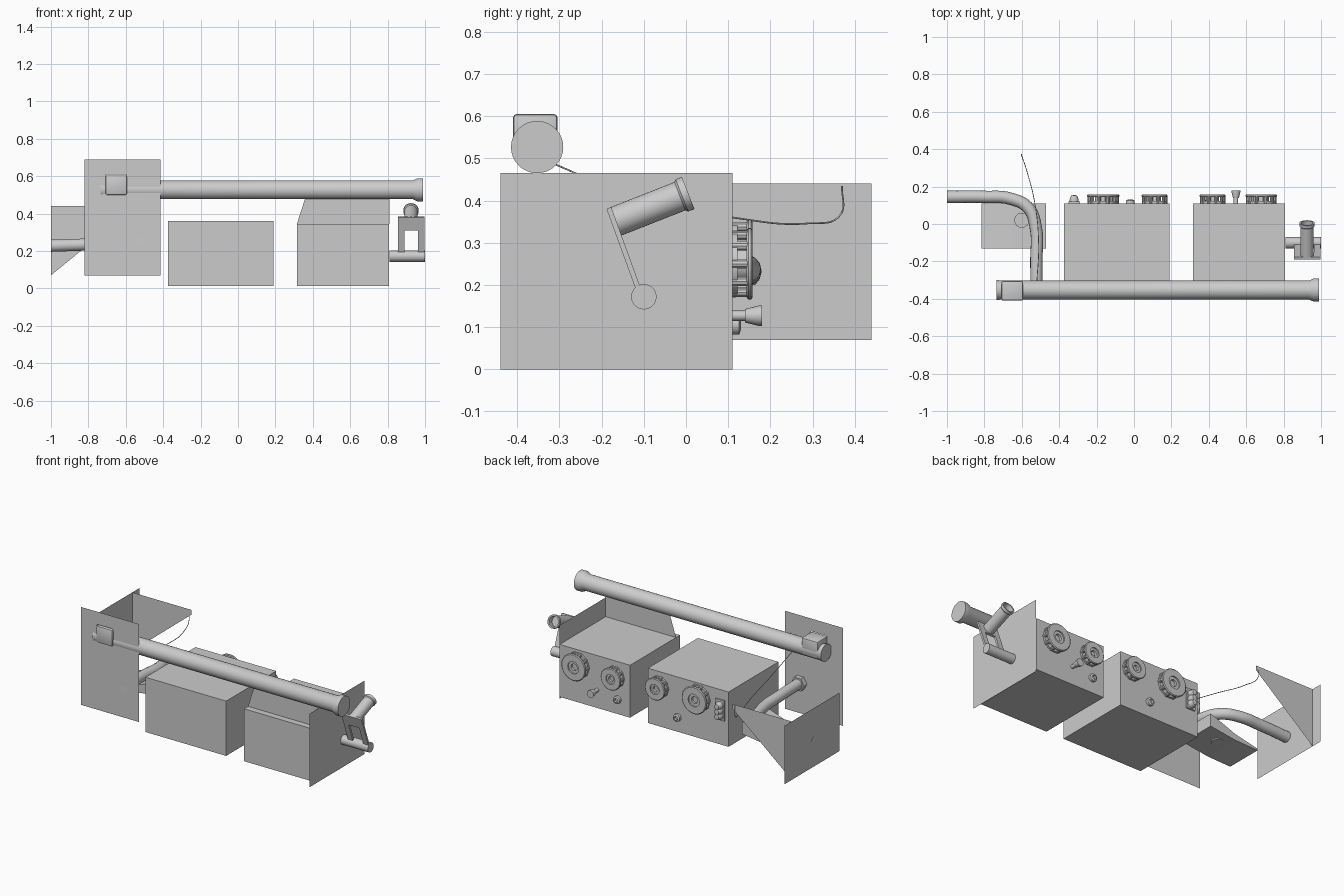
import bpy, bmesh, math
from mathutils import Vector

cube = bpy.data.objects.get("Cube")
if cube:
    bpy.data.objects.remove(cube, do_unlink=True)

grey = bpy.data.materials.new("plain_grey")
grey.use_nodes = True
COLOUR = (0.6, 0.6, 0.6, 1)
grey.diffuse_color = COLOUR
grey.node_tree.nodes["Principled BSDF"].inputs["Base Color"].default_value = COLOUR


def finish(name, bm, smooth=False):
    bmesh.ops.recalc_face_normals(bm, faces=bm.faces)
    mesh = bpy.data.meshes.new(name)
    bm.to_mesh(mesh)
    bm.free()
    mesh.materials.append(grey)
    obj = bpy.data.objects.new(name, mesh)
    bpy.context.collection.objects.link(obj)
    if smooth:
        bpy.ops.object.select_all(action="DESELECT")
        obj.select_set(True)
        bpy.context.view_layer.objects.active = obj
        bpy.ops.object.shade_smooth_by_angle(angle=math.radians(35))
    return obj


def box(name, lo, hi, bevel=0):
    bm = bmesh.new()
    bmesh.ops.create_cube(bm, size=1)
    for v in bm.verts:
        v.co = [(a + b) / 2 + c * (b - a) for a, b, c in zip(lo, hi, v.co)]
    if bevel:
        bmesh.ops.bevel(bm, geom=bm.edges[:], offset=bevel, segments=2, affect="EDGES", profile=0.5)
    return finish(name, bm, bevel > 0)


def sheet(name, points):
    bm = bmesh.new()
    bm.faces.new([bm.verts.new(p) for p in points])
    return finish(name, bm)


def prism(name, profile, y0, y1):
    bm = bmesh.new()
    face = bm.faces.new([bm.verts.new((x, y0, z)) for x, z in profile])
    out = bmesh.ops.extrude_face_region(bm, geom=[face])
    moved = [g for g in out["geom"] if isinstance(g, bmesh.types.BMVert)]
    bmesh.ops.translate(bm, verts=moved, vec=(0, y1 - y0, 0))
    return finish(name, bm)


def lathe(name, profile, origin, axis, sides=32):
    """Turn (radius, distance) pairs round an axis."""
    bm = bmesh.new()
    turn = Vector((0, 0, 1)).rotation_difference(Vector(axis))
    origin = Vector(origin)
    rings = []
    for r, t in profile:
        count = sides if r > 0 else 1
        rings.append([bm.verts.new(origin + turn @ Vector((
            r * math.cos(math.tau * i / sides), r * math.sin(math.tau * i / sides), t)))
            for i in range(count)])
    for a, b in zip(rings, rings[1:]):
        for i in range(sides):
            j = (i + 1) % sides
            quad = [a[i % len(a)], a[j % len(a)], b[j % len(b)], b[i % len(b)]]
            bm.faces.new(list(dict.fromkeys(quad)))
    return finish(name, bm, True)


def rod(name, start, end, radius, sides=32):
    d = Vector(end) - Vector(start)
    return lathe(name, [(0, 0), (radius, 0), (radius, d.length), (0, d.length)], start, d, sides)


def pipe(name, points, radius):
    curve = bpy.data.curves.new(name, "CURVE")
    curve.dimensions = "3D"
    curve.bevel_depth = radius
    curve.bevel_resolution = 5
    curve.use_fill_caps = True
    curve.materials.append(grey)
    spline = curve.splines.new("BEZIER")
    spline.bezier_points.add(len(points) - 1)
    for bp, p in zip(spline.bezier_points, points):
        bp.co = p
        bp.handle_left_type = bp.handle_right_type = "AUTO"
    obj = bpy.data.objects.new(name, curve)
    bpy.context.collection.objects.link(obj)
    return obj


# Instrument boxes
BACK = 0.11
box("middle_box", (-0.375, -0.39, 0.013), (0.19, BACK, 0.36))
box("end_box", (0.315, -0.39, 0.013), (0.808, BACK, 0.345))
sheet("end_box_upright", [(0.315, -0.35, 0.345), (0.81, -0.35, 0.345),
                          (0.81, -0.35, 0.485), (0.36, -0.35, 0.485)])
sheet("end_plate", [(0.81, -0.44, 0), (0.81, BACK, 0), (0.81, BACK, 0.465), (0.81, -0.44, 0.465)])

# Tall front shield, four strips round its sight window
for n, (x0, x1, z0, z1) in enumerate([(-0.82, -0.707, 0.07, 0.69), (-0.595, -0.415, 0.07, 0.69),
                                      (-0.707, -0.595, 0.07, 0.555), (-0.707, -0.595, 0.61, 0.69)]):
    sheet(f"front_shield_{n}", [(x0, -0.4, z0), (x1, -0.4, z0), (x1, -0.4, z1), (x0, -0.4, z1)])

# Corner panels
sheet("side_panel", [(-1, -0.11, 0.07), (-1, 0.44, 0.07), (-1, 0.44, 0.44), (-1, -0.11, 0.44)])
sheet("rear_panel", [(-1, 0.37, 0.07), (-1, 0.37, 0.44), (-0.585, 0.37, 0.44), (-0.585, 0.37, 0.41)])

# Long tube with flared ends and sight head
lathe("long_tube", [(0, 0), (0.054, 0), (0.05, 0.03), (0.05, 1.67), (0.062, 1.695),
                    (0.062, 1.725), (0, 1.725)], (-0.735, -0.353, 0.527), (1, 0, 0))
box("sight_head", (-0.708, -0.41, 0.5), (-0.594, -0.305, 0.605), 0.008)

# Bent pipe and its collar, hanging wire
pipe("bent_pipe", [(-1, 0.145, 0.228), (-0.8, 0.145, 0.235), (-0.66, 0.135, 0.24),
                   (-0.565, 0.085, 0.245), (-0.525, -0.02, 0.25), (-0.522, -0.2, 0.26),
                   (-0.522, -0.4, 0.265)], 0.033)
lathe("pipe_collar", [(0.033, 0), (0.046, 0), (0.046, 0.03), (0.033, 0.03)],
      (-0.522, -0.4, 0.265), (0, 1, 0), 6)
pipe("hanging_wire", [(-0.6, 0.37, 0.435), (-0.6, 0.365, 0.365), (-0.575, 0.29, 0.346),
                      (-0.53, 0.11, 0.36), (-0.51, -0.1, 0.4), (-0.52, -0.32, 0.49)], 0.002)

# Wedge seat with post
prism("seat", [(-0.815, 0.09), (-0.65, 0.095), (-0.47, 0.12), (-0.47, 0.2), (-0.53, 0.18),
               (-0.65, 0.135), (-0.815, 0.1)], -0.13, BACK)
rod("seat_post", (-0.6, 0.02, 0.1), (-0.6, 0.02, 0.19), 0.04)

# Hand crank on the end plate
rod("crank_shaft", (0.81, -0.1, 0.172), (1, -0.1, 0.172), 0.03)
for side, x in (("inner", 0.872), ("outer", 0.98)):
    bm = bmesh.new()
    quad = [(-0.106, 0.17), (-0.094, 0.174), (-0.172, 0.386), (-0.184, 0.382)]
    bm.free()
    prism(f"crank_arm_{side}", [(x - 0.017, 0), (x + 0.017, 0), (x + 0.017, 0.012), (x - 0.017, 0.012)],
          0, 0.226).matrix_world.translation = (0, 0, 0)
    arm = bpy.data.objects[f"crank_arm_{side}"]
    arm.rotation_euler.x = math.radians(110)
    arm.location = (0, -0.1, 0.172)
crossbar = box("crank_crossbar", (0.855, 0.15, 0), (0.997, 0.226, 0.012))
crossbar.rotation_euler.x = math.radians(110)
crossbar.location = (0, -0.1, 0.172)
lathe("crank_grip", [(0, 0), (0.036, 0), (0.036, 0.165), (0.041, 0.17), (0.041, 0.186),
                     (0.032, 0.186), (0.032, 0.15), (0, 0.15)],
      (0.925, -0.168, 0.35), (0, 0.173, 0.068))


# Control wheels: base disc, ring of pegs, front rim and hub
def wheel(name, x, z, r):
    at, out = (x, BACK, z), (0, 1, 0)
    lathe(name + "_base", [(0, 0), (r * 0.92, 0), (r * 0.92, 0.012), (0, 0.012)], at, out)
    lathe(name + "_rim", [(r * 0.45, 0.034), (r * 0.94, 0.034), (r, 0.038), (r, 0.044),
                          (r * 0.94, 0.048), (r * 0.45, 0.048), (r * 0.45, 0.034)], at, out)
    lathe(name + "_hub", [(r * 0.5, 0), (r * 0.5, 0.04), (r * 0.25, 0.04), (r * 0.25, 0.025),
                          (0, 0.025)], at, out)
    for i in range(10):
        a = math.tau * i / 10
        px, pz = x + r * 0.84 * math.cos(a), z + r * 0.84 * math.sin(a)
        rod(f"{name}_peg_{i}", (px, BACK, pz), (px, BACK + 0.046, pz), r * 0.13, 10)


for name, x, z, r in [("wheel_a", 0.68, 0.25, 0.085), ("wheel_b", 0.42, 0.245, 0.07),
                      ("wheel_c", 0.11, 0.265, 0.07), ("wheel_d", -0.165, 0.268, 0.087)]:
    wheel(name, x, z, r)

# Small sockets, tapered knob and switch plate
for name, x in (("socket_end", 0.4), ("socket_middle", -0.02)):
    lathe(name, [(0.024, 0), (0.024, 0.016), (0.013, 0.02), (0.013, 0.006), (0, 0.006)],
          (x, BACK, 0.106), (0, 1, 0), 16)
lathe("tapered_knob", [(0.012, 0), (0.012, 0.03), (0.016, 0.03), (0.024, 0.062), (0.024, 0.07),
                       (0, 0.07)], (0.545, BACK, 0.127), (0, 1, 0), 16)
box("switch_plate", (-0.35, BACK, 0.17), (-0.288, BACK + 0.009, 0.3))
for n, z in enumerate((0.2, 0.232, 0.265)):
    lathe(f"switch_{n}", [(0.024, 0), (0.024, 0.02), (0.016, 0.042), (0, 0.045)],
          (-0.32, BACK, z), (0, 1, 0), 16)
